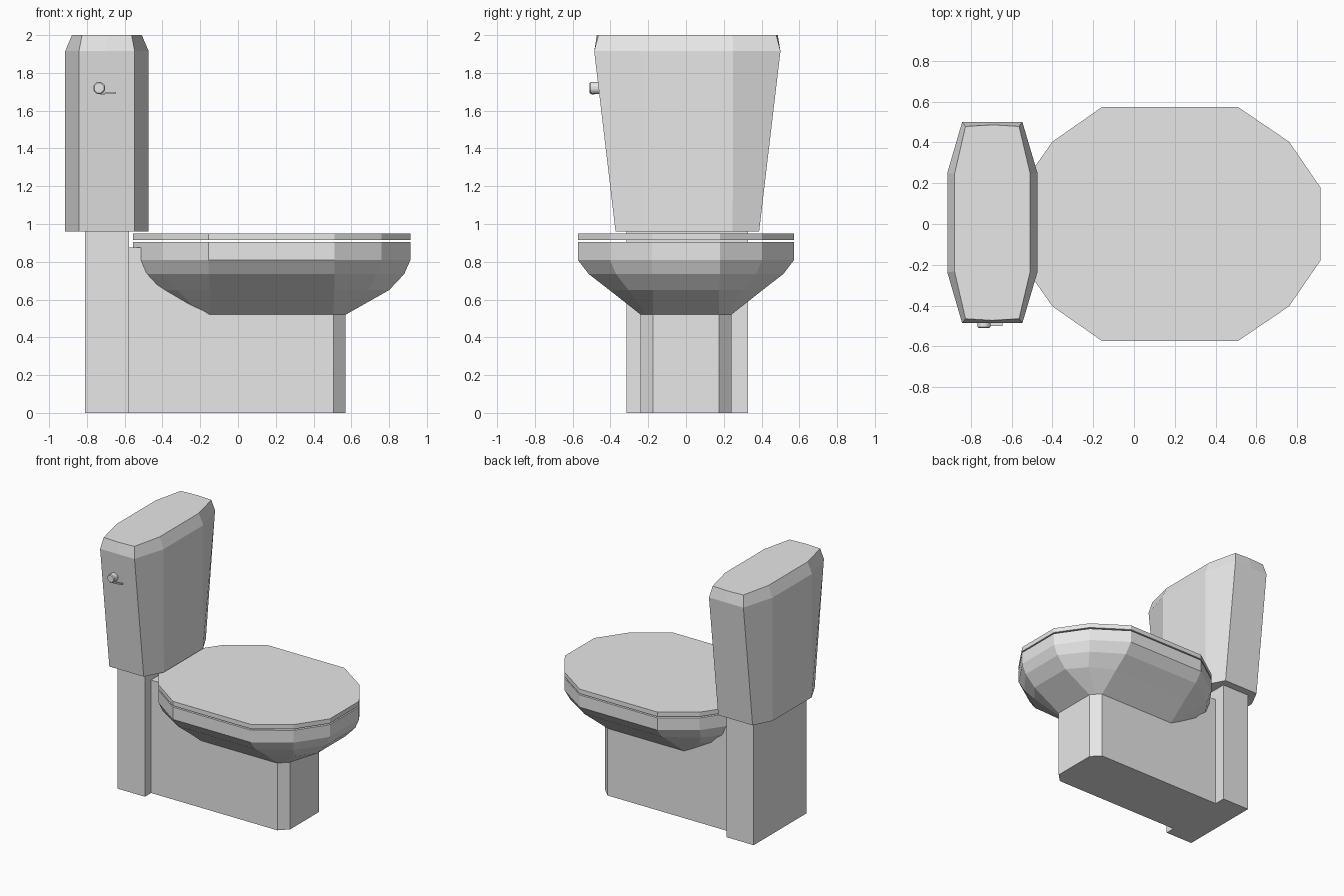
import bpy, bmesh
from math import pi
from mathutils import Matrix

old = bpy.data.objects.get("Cube")
if old:
    bpy.data.objects.remove(old, do_unlink=True)

ceramic = bpy.data.materials.new("pale grey ceramic")
ceramic.use_nodes = True
GREY = (0.8, 0.8, 0.8, 1)
ceramic.diffuse_color = GREY
ceramic.node_tree.nodes["Principled BSDF"].inputs["Base Color"].default_value = GREY


def finish(name, bm):
    bmesh.ops.recalc_face_normals(bm, faces=bm.faces[:])
    mesh = bpy.data.meshes.new(name)
    bm.to_mesh(mesh)
    bm.free()
    mesh.materials.append(ceramic)
    obj = bpy.data.objects.new(name, mesh)
    bpy.context.collection.objects.link(obj)
    return obj


def mirrored(half, shift=0.0):
    """Close a half outline (y > 0) across the x axis."""
    full = half + [(x, -y) for x, y in reversed(half)]
    return [(x, y + shift) for x, y in full]


def loft(name, layers):
    """Skin a stack of (z, outline) layers and cap both ends."""
    bm = bmesh.new()
    rings = [[bm.verts.new((x, y, z)) for x, y in outline] for z, outline in layers]
    for low, high in zip(rings, rings[1:]):
        n = len(low)
        for i in range(n):
            j = (i + 1) % n
            bm.faces.new((low[i], low[j], high[j], high[i]))
    bm.faces.new(rings[0][::-1])
    bm.faces.new(rings[-1])
    return finish(name, bm)


def box(name, x0, x1, y0, y1, z0, z1):
    outline = [(x0, y0), (x1, y0), (x1, y1), (x0, y1)]
    return loft(name, [(z0, outline), (z1, outline)])


# Bowl and lid share one rim outline
rim = mirrored([(0.913, 0.18), (0.76, 0.403), (0.51, 0.573),
                (-0.157, 0.573), (-0.40, 0.403), (-0.556, 0.18)])
upper = mirrored([(0.88, 0.18), (0.735, 0.37), (0.51, 0.515),
                  (-0.155, 0.515), (-0.385, 0.37), (-0.525, 0.18)])
lower = mirrored([(0.80, 0.175), (0.69, 0.305), (0.51, 0.405),
                  (-0.15, 0.405), (-0.32, 0.305), (-0.45, 0.175)])
foot = mirrored([(0.57, 0.175), (0.535, 0.208), (0.505, 0.24),
                 (-0.15, 0.24), (-0.19, 0.208), (-0.23, 0.175)])
loft("bowl", [(0.52, foot), (0.65, lower), (0.735, upper), (0.81, rim), (0.905, rim)])
loft("lid", [(0.915, rim), (0.95, rim)])

# Pedestal with chamfered nose, and the taller block joining it to the column
nose = mirrored([(0.57, 0.175), (0.505, 0.24), (-0.15, 0.24)])
loft("pedestal", [(0, nose), (0.53, nose)])
box("rear_block", -0.6, -0.15, -0.24, 0.24, 0, 0.875)
box("column", -0.81, -0.577, -0.316, 0.328, 0, 0.97)


# Cistern: tapers down in y only, bevelled at the top
def tank_ring(end, mid, inset=0.0, bulge=0.0):
    half = [(-0.473 - inset, mid), (-0.547 - inset * 0.45, end), (-0.694, end + bulge),
            (-0.842 + inset * 0.45, end), (-0.915 + inset, mid)]
    return mirrored(half, 0.007)


loft("cistern", [(0.96, tank_ring(0.38, 0.24)), (1.915, tank_ring(0.493, 0.243)),
                 (2.0, tank_ring(0.471, 0.24, 0.036, 0.008))])

# Flush button and its thin lever
bm = bmesh.new()
bmesh.ops.create_cone(bm, cap_ends=True, segments=8, radius1=0.034, radius2=0.034, depth=0.055,
                      matrix=Matrix.Translation((-0.735, -0.483, 1.72))
                      @ Matrix.Rotation(pi / 2, 4, 'X') @ Matrix.Rotation(pi / 8, 4, 'Z'))
button = finish("flush_button", bm)
bevel = button.modifiers.new("soft rim", 'BEVEL')
bevel.width = 0.006
bevel.segments = 1

lever = box("flush_lever", -0.04, 0.045, -0.008, 0.008, -0.004, 0.004)
lever.location = (-0.69, -0.492, 1.692)
lever.rotation_euler = (0, -0.08, 0)
